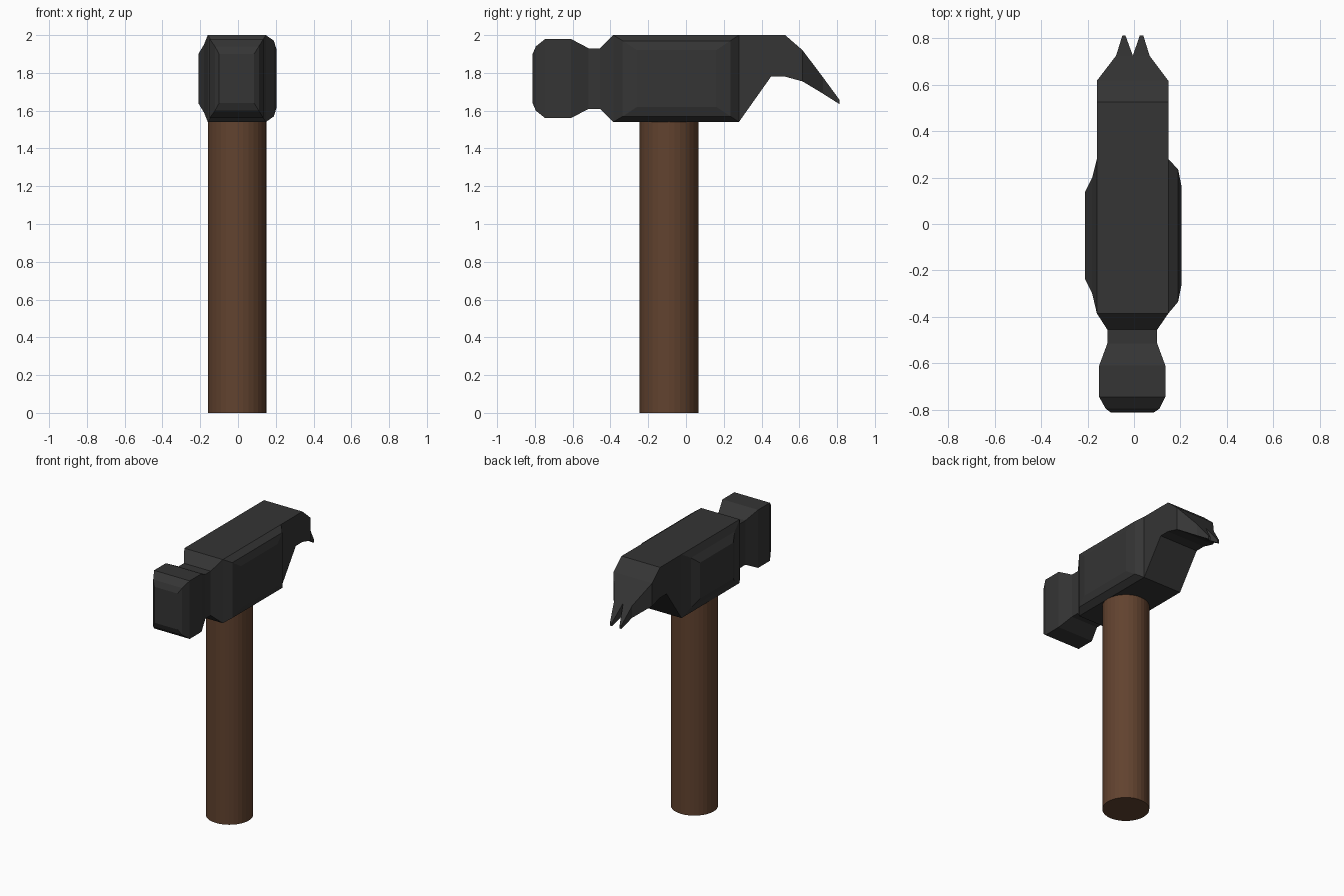
import bpy, bmesh

if "Cube" in bpy.data.objects:
    bpy.data.objects.remove(bpy.data.objects["Cube"])

CX = -0.005


def material(name, rgb):
    m = bpy.data.materials.new(name)
    m.diffuse_color = (*rgb, 1)
    m.use_nodes = True
    m.node_tree.nodes["Principled BSDF"].inputs["Base Color"].default_value = m.diffuse_color
    return m


def ring_y(bm, y, x0, x1, z0, z1):
    return [bm.verts.new(p) for p in
            ((x0, y, z0), (x1, y, z0), (x1, y, z1), (x0, y, z1))]


def ring_x(bm, x, y0, y1, z0, z1):
    return [bm.verts.new(p) for p in
            ((x, y0, z0), (x, y1, z0), (x, y1, z1), (x, y0, z1))]


def loft(bm, rings, cap_start=False, cap_end=False, open_sides_at=None):
    for n, (a, b) in enumerate(zip(rings, rings[1:])):
        for i in range(4):
            if n == open_sides_at and i in (1, 3):
                continue
            j = (i + 1) % 4
            bm.faces.new((a[i], a[j], b[j], b[i]))
    if cap_start:
        bm.faces.new(rings[0])
    if cap_end:
        bm.faces.new(rings[-1])


# Head: face, neck, body and claw as rectangular sections along y
bm = bmesh.new()
sections = [
    (-0.812, -0.10, 0.085, 1.64, 1.90),
    (-0.795, -0.122, 0.11, 1.60, 1.94),
    (-0.745, -0.15, 0.135, 1.56, 1.98),
    (-0.61, -0.15, 0.135, 1.56, 1.98),
    (-0.515, -0.115, 0.10, 1.61, 1.93),
    (-0.455, -0.115, 0.10, 1.61, 1.93),
    (-0.385, -0.16, 0.148, 1.54, 2.0),
    (0.28, -0.16, 0.148, 1.54, 2.0),
    (0.45, -0.16, 0.148, 1.78, 2.0),
    (0.525, -0.16, 0.148, 1.78, 2.0),
    (0.617, -0.16, 0.148, 1.755, 1.92),
    (0.725, -0.077, 0.067, 1.69, 1.777),
]
loft(bm, [ring_y(bm, *s) for s in sections], cap_start=True, open_sides_at=6)

# Raised cheeks on both sides of the body
for cheek in (
    [(0.148, -0.385, 0.28, 1.54, 2.0), (0.19, -0.335, 0.235, 1.57, 1.97),
     (0.205, -0.26, 0.16, 1.62, 1.92)],
    [(-0.16, -0.385, 0.28, 1.54, 2.0), (-0.18, -0.30, 0.20, 1.59, 1.95),
     (-0.21, -0.24, 0.14, 1.64, 1.90)],
):
    loft(bm, [ring_x(bm, *s) for s in cheek], cap_end=True)

# Two claw prongs
for root, tip in (((-0.077, CX), (-0.05, -0.037)), ((CX, 0.067), (0.025, 0.04))):
    loft(bm, [ring_y(bm, 0.725, *root, 1.69, 1.777),
              ring_y(bm, 0.812, *tip, 1.635, 1.658)], cap_end=True)

bmesh.ops.remove_doubles(bm, verts=bm.verts, dist=0.0005)
bmesh.ops.recalc_face_normals(bm, faces=bm.faces)
mesh = bpy.data.meshes.new("hammer_head")
bm.to_mesh(mesh)
bm.free()
head = bpy.data.objects.new("hammer_head", mesh)
bpy.context.collection.objects.link(head)
mesh.materials.append(material("dark_metal", (0.035, 0.035, 0.035)))

# Handle
bpy.ops.mesh.primitive_cylinder_add(vertices=32, radius=0.155, depth=1.56,
                                    location=(CX, -0.09, 0.78))
handle = bpy.context.object
handle.name = "handle"
handle.data.materials.append(material("wood", (0.12, 0.055, 0.028)))
